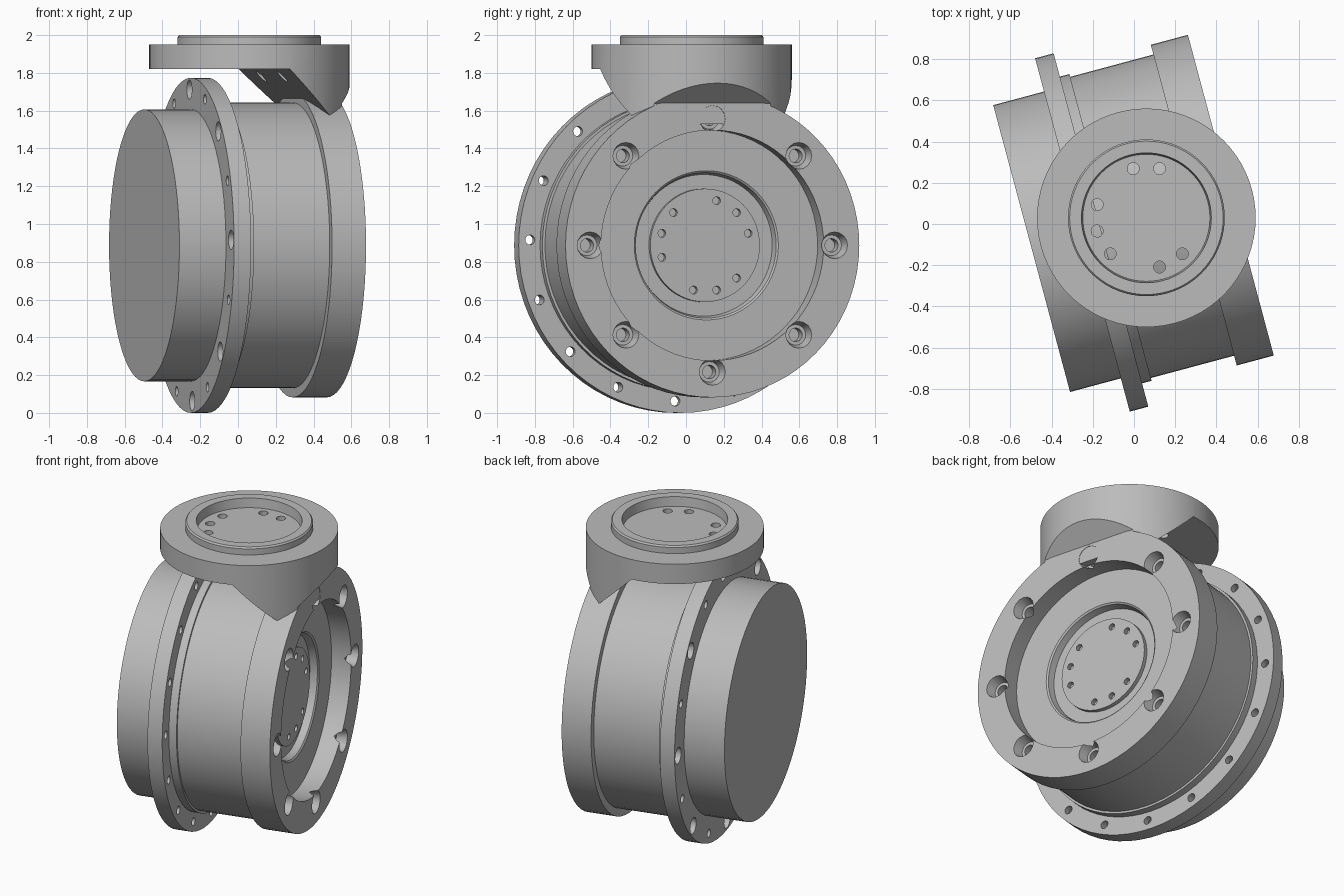
import bpy, bmesh, math
from mathutils import Matrix, Vector

if "Cube" in bpy.data.objects:
    bpy.data.objects.remove(bpy.data.objects["Cube"], do_unlink=True)

AXIS_Z = 0.887
FRAME = Matrix.Translation((0.06, 0.03, 0)) @ Matrix.Rotation(math.radians(15), 4, 'Z')
DRIVE = Matrix.Translation((0, 0, AXIS_Z)) @ Matrix.Rotation(math.pi / 2, 4, 'Y')

metal = bpy.data.materials.new("grey metal")
metal.use_nodes = True
GREY = (0.5, 0.5, 0.5, 1)
metal.diffuse_color = GREY
metal.node_tree.nodes["Principled BSDF"].inputs["Base Color"].default_value = GREY


def lathe(bm, profile, matrix, steps=72):
    """Revolve (height, radius) points around local z, then place them."""
    part = bmesh.new()
    verts = [part.verts.new((r, 0, h)) for h, r in profile]
    edges = [part.edges.new(pair) for pair in zip(verts, verts[1:])]
    bmesh.ops.spin(part, geom=verts + edges, cent=(0, 0, 0), axis=(0, 0, 1),
                   angle=2 * math.pi, steps=steps, use_merge=False)
    bmesh.ops.remove_doubles(part, verts=part.verts[:], dist=0.0001)
    bmesh.ops.recalc_face_normals(part, faces=part.faces[:])
    part.transform(matrix)
    mesh = bpy.data.meshes.new("temporary")
    part.to_mesh(mesh)
    part.free()
    bm.from_mesh(mesh)
    bpy.data.meshes.remove(mesh)


def make(name, bm):
    mesh = bpy.data.meshes.new(name)
    bm.to_mesh(mesh)
    bm.free()
    obj = bpy.data.objects.new(name, mesh)
    obj.matrix_world = FRAME
    mesh.materials.append(metal)
    bpy.context.collection.objects.link(obj)
    return obj


def turned(name, profile, matrix=DRIVE):
    bm = bmesh.new()
    lathe(bm, profile, matrix)
    return make(name, bm)


def combine(obj, cutter, operation):
    bpy.context.view_layer.update()
    mod = obj.modifiers.new("cut", 'BOOLEAN')
    mod.object, mod.operation, mod.solver = cutter, operation, 'EXACT'
    bpy.ops.object.select_all(action='DESELECT')
    obj.select_set(True)
    bpy.context.view_layer.objects.active = obj
    bpy.ops.object.modifier_apply(modifier=mod.name)
    bpy.data.objects.remove(cutter, do_unlink=True)


def drill(obj, angles, radius, profile, base=DRIVE):
    """Cut a ring of identical holes; angles run from +y for the drive axis."""
    bm = bmesh.new()
    for a in angles:
        t = math.radians(a)
        if base is DRIVE:
            offset = Vector((-radius * math.sin(t), radius * math.cos(t), 0))
        else:
            offset = Vector((radius * math.cos(t), radius * math.sin(t), 0))
        lathe(bm, profile, base @ Matrix.Translation(offset), 16)
    combine(obj, make("hole_cutter", bm), 'DIFFERENCE')


def plain_hole(low, high, r):
    return [(low, 0), (low, r), (high, r), (high, 0)]


# Rear cover and main drum
turned("rear_cover", plain_hole(-0.576, -0.3, 0.72))
turned("main_drum", [(-0.3, 0), (-0.3, 0.77), (-0.18, 0.77), (-0.18, 0.756),
                     (0.242, 0.756), (0.242, 0)])

# Thin mounting flange, alternating plain and counterbored holes
mount = turned("mounting_flange", plain_hole(-0.321, -0.228, 0.887))
drill(mount, [i * 45 + 20.5 for i in range(8)], 0.825, plain_hole(-0.4, -0.1, 0.026))
drill(mount, [i * 45 - 2 for i in range(8)], 0.825,
      [(-0.4, 0), (-0.4, 0.052), (-0.27, 0.052), (-0.27, 0.026), (-0.1, 0.026), (-0.1, 0)])

# Front flange with recess, groove and output hub
front = turned("front_flange", [
    (0.238, 0), (0.238, 0.805), (0.424, 0.805), (0.424, 0.61), (0.3, 0.61),
    (0.3, 0.395), (0.292, 0.385), (0.248, 0.375), (0.248, 0.3), (0.275, 0.3), (0.275, 0)])
drill(front, range(0, 360, 45), 0.67,
      [(0.29, 0), (0.29, 0.036), (0.36, 0.036), (0.36, 0.055), (0.5, 0.09), (0.5, 0)])
TRIPLES = [start + step for start in (15, 135, 255) for step in (0, 30, 60)]
drill(front, TRIPLES, 0.245, plain_hole(0.245, 0.35, 0.021))

# Upper turret: round plate and neck, trimmed by an angled side profile
turret = turned("turret", [
    (1.4, 0), (1.4, 0.53), (1.95, 0.53), (1.95, 0.38), (1.99, 0.38), (2.0, 0.372),
    (2.0, 0.315), (1.94, 0.308), (1.94, 0)], Matrix.Identity(4))
outline = [(-0.7, 2.1), (-0.7, 1.82), (0.083, 1.82), (0.373, 1.53), (0.422, 1.53),
           (0.422, 1.638), (0.7, 1.916), (0.7, 2.1)]
bm = bmesh.new()
side = bm.faces.new([bm.verts.new((u, -0.7, z)) for u, z in outline])
grown = bmesh.ops.extrude_face_region(bm, geom=[side])["geom"]
bmesh.ops.translate(bm, vec=(0, 1.4, 0),
                    verts=[v for v in grown if isinstance(v, bmesh.types.BMVert)])
bmesh.ops.recalc_face_normals(bm, faces=bm.faces[:])
combine(turret, make("neck_trimmer", bm), 'INTERSECT')

# Through holes in the turret pocket (angles in the turret's turned frame)
drill(turret, [a - 15 for a in (75, 105, 165, 195, 225, 285, 315)], 0.247,
      plain_hole(1.67, 2.1, 0.029), Matrix.Identity(4))

# Smooth round walls, crisp edges
bpy.ops.object.select_all(action='DESELECT')
for obj in bpy.context.scene.objects:
    if obj.type == 'MESH' and obj.data.materials and obj.data.materials[0] == metal:
        obj.select_set(True)
        bpy.context.view_layer.objects.active = obj
bpy.ops.object.shade_smooth_by_angle(angle=math.radians(25))
